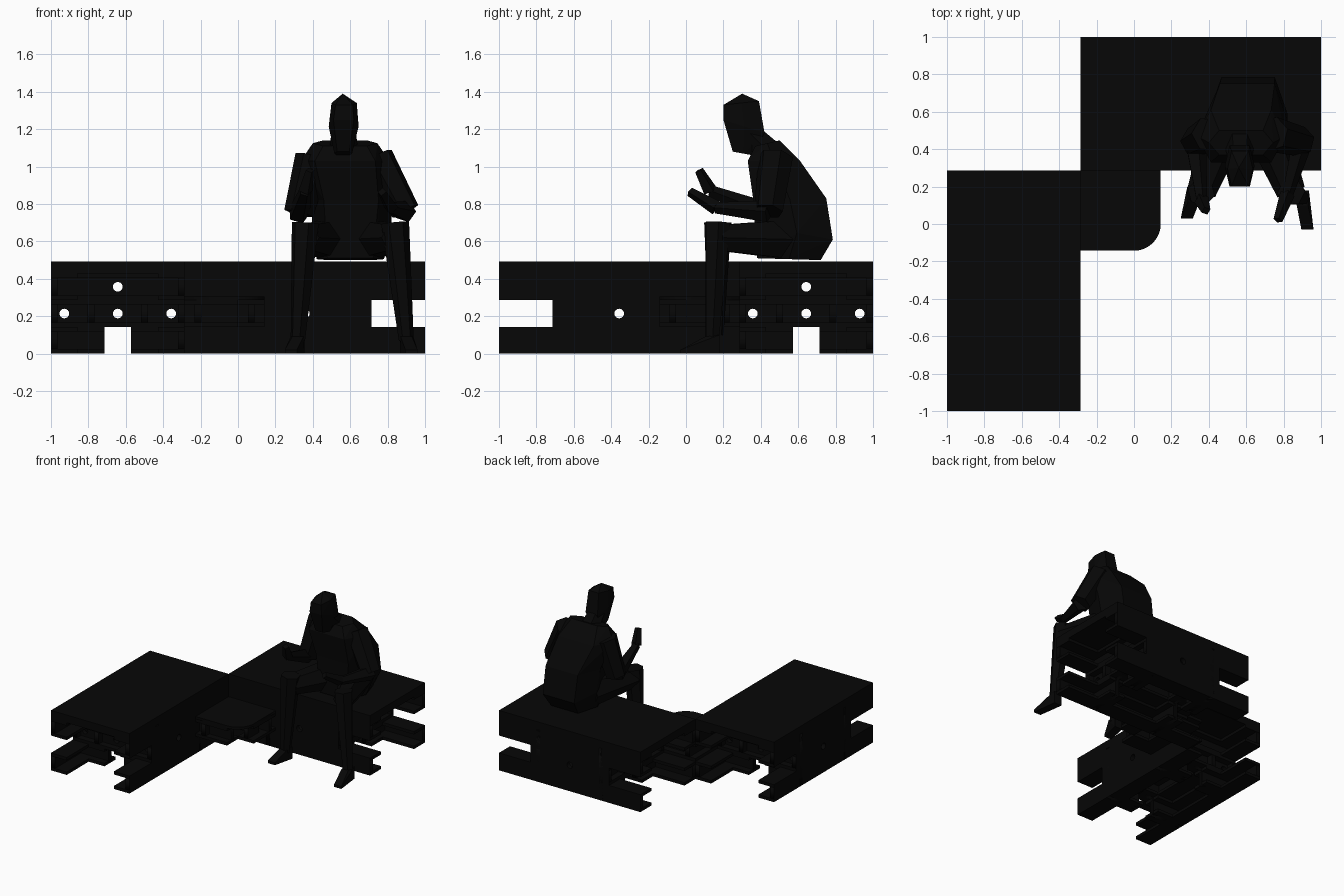
import bpy, bmesh, math
from mathutils import Vector, Matrix

if "Cube" in bpy.data.objects:
    bpy.data.objects.remove(bpy.data.objects["Cube"])

U = 1 / 7                       # grid module of the beams
FL, WEB = 0.024, 0.036          # flange and web thickness
TOP = 0.492
black = bpy.data.materials.new("black")
black.diffuse_color = (0.002, 0.002, 0.002, 1)
black.use_nodes = True
black.node_tree.nodes["Principled BSDF"].inputs["Base Color"].default_value = black.diffuse_color


def c(i):
    return -1 + i * U


def add_mesh(name, mesh):
    mesh.materials.clear()
    mesh.materials.append(black)
    ob = bpy.data.objects.new(name, mesh)
    bpy.context.collection.objects.link(ob)
    return ob


def from_bm(name, bm):
    bmesh.ops.recalc_face_normals(bm, faces=bm.faces)
    me = bpy.data.meshes.new(name)
    bm.to_mesh(me)
    bm.free()
    return add_mesh(name, me)


def box(name, lo, hi):
    lo, hi = Vector(lo), Vector(hi)
    bm = bmesh.new()
    m = Matrix.Translation((lo + hi) / 2) @ Matrix.Diagonal((*(hi - lo), 1))
    bmesh.ops.create_cube(bm, size=1, matrix=m)
    return from_bm(name, bm)


def plate(name, outline, holes, thick, matrix):
    """Flat plate with round holes, drawn as a filled curve and placed by matrix."""
    cu = bpy.data.curves.new(name, 'CURVE')
    cu.dimensions, cu.fill_mode, cu.extrude = '2D', 'BOTH', thick / 2
    rings = [outline]
    for hx, hy in holes:
        rings.append([(hx + 0.026 * math.cos(k * math.pi / 8),
                       hy + 0.026 * math.sin(k * math.pi / 8)) for k in range(16)])
    for ring in rings:
        sp = cu.splines.new('POLY')
        sp.points.add(len(ring) - 1)
        for p, q in zip(sp.points, ring):
            p.co = (q[0], q[1], 0, 1)
        sp.use_cyclic_u = True
    tmp = bpy.data.objects.new(name, cu)
    me = bpy.data.meshes.new_from_object(tmp)
    bpy.data.objects.remove(tmp)
    me.transform(matrix)
    return add_mesh(name, me)


ALONG_X = Matrix.Rotation(math.pi / 2, 4, 'X')                   # plate in the xz plane
ALONG_Y = Matrix(((0, 0, 1, 0), (1, 0, 0, 0), (0, 1, 0, 0), (0, 0, 0, 1)))


def beam(name, axis, start, end, cell, level, holes=(), shift=0):
    """Beam one module wide and high; shift moves the web from I to C section."""
    parts, z = [], level * U
    a, b, s = c(start), c(end), c(cell)
    mid = s + U / 2 + shift * (U - WEB) / 2
    for z0 in (z, z + U - FL):
        lo, hi = ((a, s), (b, s + U)) if axis == 'X' else ((s, a), (s + U, b))
        parts.append(box(name + "_flange", (*lo, z0), (*hi, z0 + FL)))
    rot = ALONG_X if axis == 'X' else ALONG_Y
    off = (0, mid, 0) if axis == 'X' else (mid, 0, 0)
    z0, z1 = z + FL, z + U - FL
    parts.append(plate(name + "_web", [(a, z0), (b, z0), (b, z1), (a, z1)],
                       [(c(h + 0.5), z + U / 2) for h in holes], WEB,
                       Matrix.Translation(off) @ rot))
    return parts


# Left bench: seat board, long beams, side beams, middle beams, cross panels
bench = [box("bench_seat", (c(0), c(0), 3 * U), (c(5), c(9), TOP))]
for cell, out in ((0, -1), (4, 1)):
    for level in (0, 2):
        bench += beam("long_beam", 'Y', 0, 9, cell, level, (), out)
    bench += beam("side_beam", 'Y', 2, 7, cell, 1, (4,), out)
for cell in (1, 3):
    bench += beam("middle_beam", 'Y', 2, 7, cell, 1, (4,))
panel = [(c(i), j * U) for i, j in ((0, 0), (2, 0), (2, 1), (3, 1), (3, 0), (5, 0), (5, 3), (0, 3))]
spots = [(c(i + .5), j * U) for i, j in ((0, 1.5), (2, 1.5), (4, 1.5), (2, 2.5))]
for cell in (2, 6):
    bench.append(plate("cross_panel", panel, spots, WEB,
                       Matrix.Translation((0, c(cell + 0.5), 0)) @ ALONG_X))
    for x0, x1, z0 in ((0, 5, U), (0, 5, 2 * U - FL), (1, 4, 2 * U), (1, 4, 3 * U - FL),
                       (1, 2, 0), (3, 4, 0), (1, 2, U - FL), (3, 4, U - FL)):
        bench.append(box("cross_flange", (c(x0), c(cell), z0), (c(x1), c(cell + 1), z0 + FL)))

# Right bench: the same bench mirrored over the diagonal
swap = Matrix(((0, -1, 0, 0), (-1, 0, 0, 0), (0, 0, 1, 0), (0, 0, 0, 1)))
for ob in bench:
    me = ob.data.copy()
    me.transform(swap)
    me.flip_normals()
    add_mesh("right_" + ob.name.split(".")[0], me)

# Low corner table with one rounded corner
arc = [(U * math.sin(t * math.pi / 20), -U * math.cos(t * math.pi / 20)) for t in range(11)]
plate("corner_table_top", [(-2 * U, 2 * U), (-2 * U, -U)] + arc + [(U, 2 * U)], [], 0.02,
      Matrix.Translation((0, 0, 2 * U + 0.01)) )
beam("table_beam", 'X', 5, 7, 6, 1)
beam("table_beam", 'X', 6, 8, 8, 1)
beam("table_beam", 'Y', 6, 9, 5, 1)
beam("table_beam", 'Y', 7, 8, 7, 1)


# Seated low-poly figure
def hull(name, points):
    bm = bmesh.new()
    for p in points:
        bm.verts.new(p)
    res = bmesh.ops.convex_hull(bm, input=bm.verts)
    junk = [g for g in res["geom_interior"] if isinstance(g, bmesh.types.BMVert)]
    bmesh.ops.delete(bm, geom=junk, context='VERTS')
    return from_bm(name, bm)


def limb(name, a, b, ra, rb, n=6):
    a, b = Vector(a), Vector(b)
    q = (b - a).to_track_quat('Z', 'Y')
    pts = []
    for p, r in ((a, ra), (b, rb)):
        pts += [p + q @ Vector((r * math.cos(k * math.tau / n), r * math.sin(k * math.tau / n), 0))
                for k in range(n)]
    hull(name, pts)


def ring(x0, x1, y0, y1, z0, z1=None, taper=0.16):
    """Six-sided section; z0 at the front, z1 at the back."""
    z1 = z0 if z1 is None else z1
    w = (x1 - x0) * taper
    zm = (z0 + z1) / 2
    ym = (y0 + y1) / 2
    return [(x0, ym, zm), (x1, ym, zm), (x0 + w, y0, z0), (x1 - w, y0, z0),
            (x0 + w, y1, z1), (x1 - w, y1, z1)]


hips = ring(0.42, 0.78, 0.38, 0.72, 0.51, 0.50) + ring(0.40, 0.82, 0.40, 0.785, 0.68, 0.61)
waist = ring(0.39, 0.82, 0.36, 0.75, 0.82, 0.83)
chest = ring(0.335, 0.81, 0.33, 0.61, 1.03)
neck = ring(0.40, 0.745, 0.37, 0.50, 1.11, 1.14)
hull("hips", hips + waist)
hull("chest", waist + chest + neck)
limb("neck", (0.565, 0.44, 1.08), (0.565, 0.34, 1.18), 0.08, 0.065)
hull("head", ring(0.515, 0.61, 0.25, 0.36, 1.08, 1.06) + ring(0.485, 0.645, 0.20, 0.42, 1.25, 1.18)
     + ring(0.50, 0.635, 0.20, 0.39, 1.33, 1.35) + [(0.56, 0.30, 1.39)])

# Limbs per side: shoulder, elbow, wrist, fingertip, hip, knee, ankle, toe
sides = {
    "left": ((0.40, 0.48, 1.05), (0.325, 0.44, 0.75), (0.36, 0.13, 0.87), (0.385, 0.07, 0.98),
             (0.50, 0.55, 0.61), (0.36, 0.17, 0.62), (0.32, 0.16, 0.07), (0.285, 0.03, 0.01)),
    "right": ((0.74, 0.48, 1.05), (0.895, 0.44, 0.76), (0.82, 0.16, 0.78), (0.77, 0.02, 0.865),
              (0.69, 0.55, 0.61), (0.84, 0.17, 0.62), (0.90, 0.14, 0.07), (0.93, -0.03, 0.01)),
}
for side, (sh, el, wr, tip, hip, knee, ankle, toe) in sides.items():
    limb(side + "_upper_arm", sh, el, 0.095, 0.08)
    limb(side + "_forearm", el, wr, 0.06, 0.032, 5)
    limb(side + "_hand", wr, tip, 0.04, 0.025, 4)
    limb(side + "_thigh", hip, knee, 0.12, 0.078)
    limb(side + "_shin", (knee[0], knee[1], 0.70), ankle, 0.075, 0.04)
    x, y, z = ankle
    hull(side + "_foot", [(x + dx, y + 0.04, h) for dx in (-.035, .035) for h in (0, .10)]
         + [(x + dx, y - 0.04, .09) for dx in (-.03, .03)]
         + [(toe[0] + dx, toe[1], h) for dx in (-.035, .03) for h in (0, .02)])
